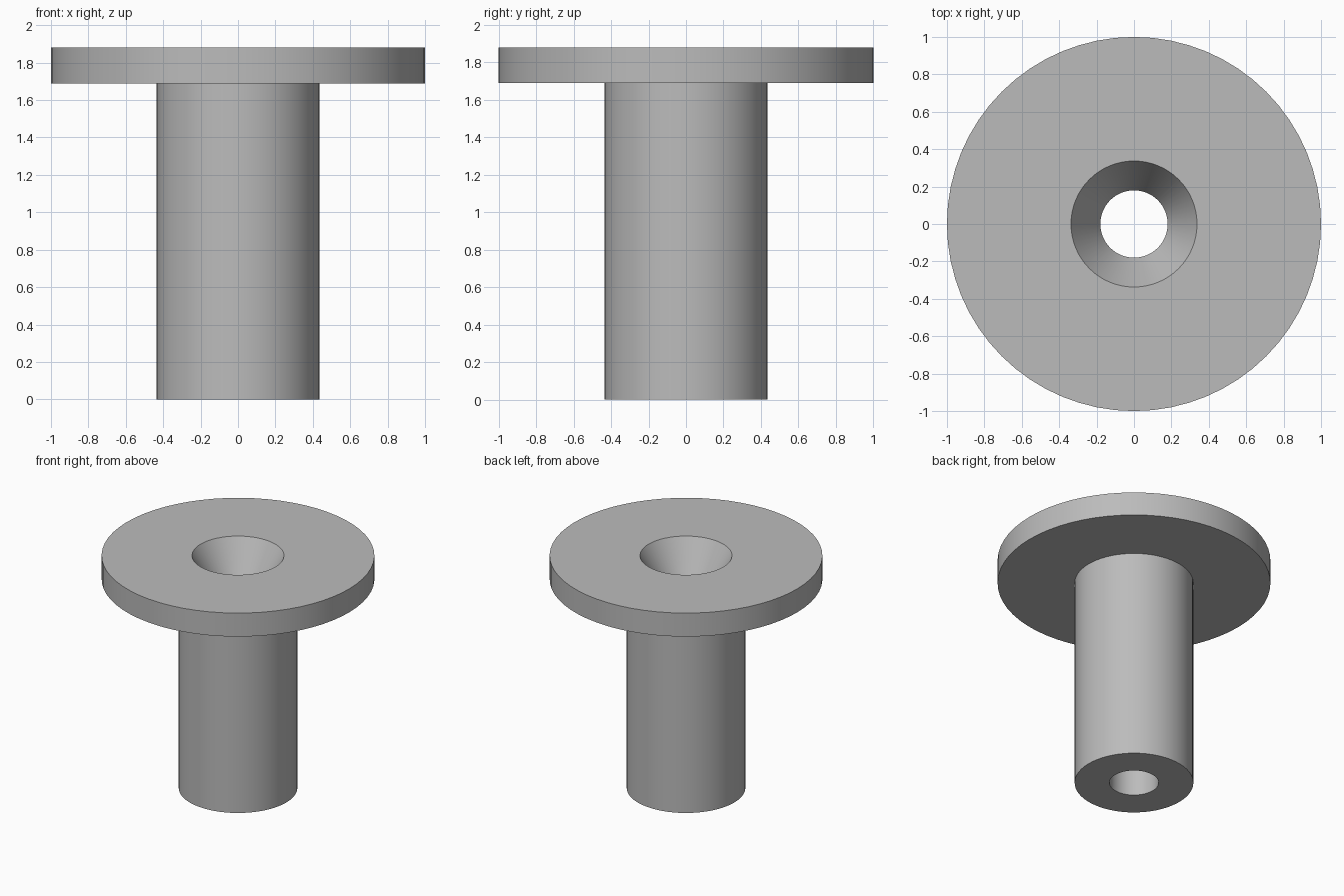
import bpy, bmesh, math

if "Cube" in bpy.data.objects:
    bpy.data.objects.remove(bpy.data.objects["Cube"])

SIDES = 64

# Single grey metal colour
grey = bpy.data.materials.new("plain grey")
grey.diffuse_color = (0.5, 0.5, 0.5, 1)
grey.use_nodes = True
grey.node_tree.nodes["Principled BSDF"].inputs["Base Color"].default_value = grey.diffuse_color

# Closed cross-section (radius, height): shaft, flange, countersink, bore
profile = [(0.18, 0), (0.435, 0), (0.435, 1.69), (1, 1.69),
           (1, 1.88), (0.337, 1.88), (0.18, 1.61)]

# Revolve the section around z
bm = bmesh.new()
rings = [[bm.verts.new((r * math.cos(2 * math.pi * i / SIDES),
                        r * math.sin(2 * math.pi * i / SIDES), z))
          for i in range(SIDES)] for r, z in profile]
for k, ring in enumerate(rings):
    above = rings[(k + 1) % len(rings)]
    for i in range(SIDES):
        j = (i + 1) % SIDES
        bm.faces.new((ring[i], ring[j], above[j], above[i]))
bmesh.ops.recalc_face_normals(bm, faces=bm.faces)

mesh = bpy.data.meshes.new("flanged_bushing")
bm.to_mesh(mesh)
bm.free()
mesh.materials.append(grey)
bushing = bpy.data.objects.new("flanged_bushing", mesh)
bpy.context.collection.objects.link(bushing)

# Smooth round walls, sharp rims
bpy.context.view_layer.objects.active = bushing
bushing.select_set(True)
bpy.ops.object.shade_smooth_by_angle(angle=math.radians(25))
